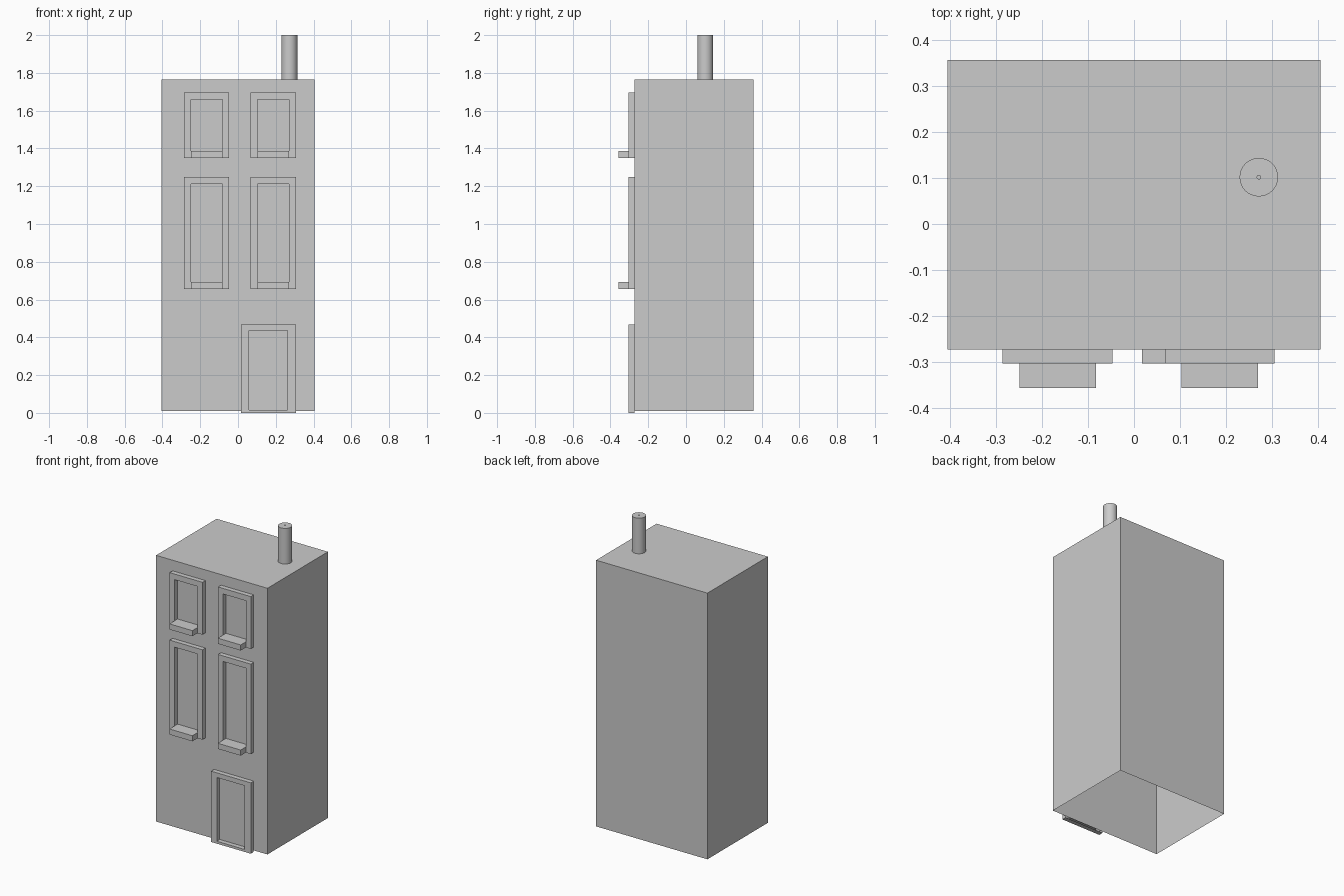
import bpy, bmesh, math

if "Cube" in bpy.data.objects:
    bpy.data.objects.remove(bpy.data.objects["Cube"])

WALL_Y = -0.273    # front wall plane
FRAME_Y = -0.304   # front of the frames
SILL_Y = -0.357    # front of the window sills


def finish(name, bm):
    bmesh.ops.recalc_face_normals(bm, faces=bm.faces)
    mesh = bpy.data.meshes.new(name)
    bm.to_mesh(mesh)
    bm.free()
    obj = bpy.data.objects.new(name, mesh)
    bpy.context.collection.objects.link(obj)
    return obj


def box_bm(x0, x1, y0, y1, z0, z1):
    bm = bmesh.new()
    bmesh.ops.create_cube(bm, size=1)
    for v in bm.verts:
        v.co = ((x0, x1)[v.co.x > 0], (y0, y1)[v.co.y > 0], (z0, z1)[v.co.z > 0])
    return bm


def frame(name, outer, inner):
    """Rectangular ring on the front wall; rectangles are (x0, x1, z0, z1)."""
    bm = bmesh.new()
    loops = []
    for x0, x1, z0, z1 in (outer, inner):
        for y in (FRAME_Y, WALL_Y):
            loops.append([bm.verts.new((x, y, z)) for x, z in
                          ((x0, z0), (x1, z0), (x1, z1), (x0, z1))])
    out_front, out_back, in_front, in_back = loops
    for a, b in ((out_front, in_front), (out_front, out_back), (in_front, in_back)):
        for i in range(4):
            j = (i + 1) % 4
            bm.faces.new((a[i], a[j], b[j], b[i]))
    return finish(name, bm)


# House body, open underneath
bm = box_bm(-0.406, 0.406, WALL_Y, 0.357, 0.01, 1.765)
bm.normal_update()
bmesh.ops.delete(bm, geom=[f for f in bm.faces if f.normal.z < -0.9], context='FACES')
finish("house_body", bm)

# Windows with projecting sills, two columns by two storeys
for side, x in (("left", -0.286), ("right", 0.067)):
    for storey, z0, z1 in (("middle", 0.657, 1.25), ("upper", 1.35, 1.695)):
        ix0, ix1 = x + 0.036, x + 0.203
        frame(f"window_frame_{storey}_{side}", (x, x + 0.239, z0, z1),
              (ix0, ix1, z0 + 0.037, z1 - 0.037))
        finish(f"window_sill_{storey}_{side}",
               box_bm(ix0, ix1, SILL_Y, FRAME_Y, z0, z0 + 0.037))

# Door frame
frame("door_frame", (0.017, 0.306, 0.0, 0.467), (0.058, 0.262, 0.016, 0.436))

# Chimney pipe with a tiny hole in the cap
bm = bmesh.new()
bmesh.ops.create_cone(bm, cap_ends=True, segments=32, radius1=0.042, radius2=0.042,
                      depth=0.235)
bm.normal_update()
top = [f for f in bm.faces if f.normal.z > 0.9]
bmesh.ops.inset_region(bm, faces=top, thickness=0.038)
bmesh.ops.delete(bm, geom=top, context='FACES')
chimney = finish("chimney", bm)
chimney.location = (0.272, 0.102, 1.8825)
bpy.context.view_layer.objects.active = chimney
chimney.select_set(True)
bpy.ops.object.shade_smooth_by_angle(angle=math.radians(30))
